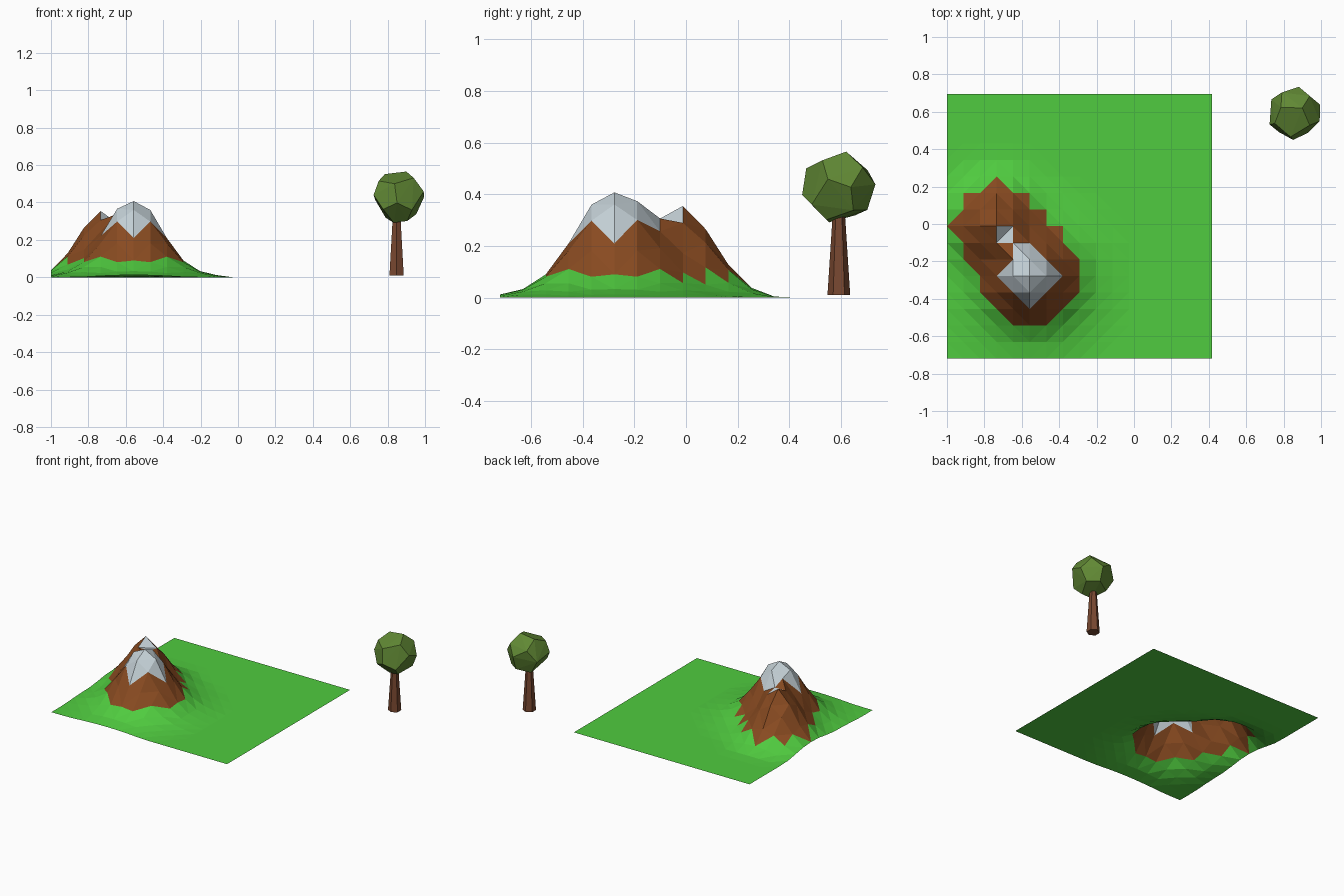
import bpy, bmesh, math, random
from mathutils import Vector, Euler

if "Cube" in bpy.data.objects:
    bpy.data.objects.remove(bpy.data.objects["Cube"])


def material(name, rgb):
    m = bpy.data.materials.new(name)
    m.diffuse_color = (*rgb, 1)
    m.use_nodes = True
    m.node_tree.nodes["Principled BSDF"].inputs["Base Color"].default_value = m.diffuse_color
    return m


def finish(bm, name, mats, location=(0, 0, 0)):
    bmesh.ops.recalc_face_normals(bm, faces=bm.faces)
    me = bpy.data.meshes.new(name)
    bm.to_mesh(me)
    bm.free()
    for m in mats:
        me.materials.append(m)
    ob = bpy.data.objects.new(name, me)
    ob.location = location
    bpy.context.collection.objects.link(ob)
    return ob


grass = material("grass", (0.08, 0.60, 0.05))
rock = material("rock", (0.25, 0.07, 0.015))
snow = material("snow", (0.55, 0.63, 0.67))
leaves = material("leaves", (0.12, 0.25, 0.035))
bark = material("bark", (0.19, 0.065, 0.03))

# Mountain falloff: height at whole cell distances from each summit
N, CELL, X0, Y0 = 16, 0.0885, -1.0, -0.72
PEAKS = [(5, 5, (0.405, 0.36, 0.21, 0.09, 0.033, 0.012, 0)),
         (3, 8, (0.34, 0.26, 0.125, 0.038, 0.004, 0))]


def falloff(table, d):
    k = int(d)
    if k >= len(table) - 1:
        return 0
    return table[k] + (table[k + 1] - table[k]) * (d - k)


def height(i, j):
    return sum(falloff(t, math.hypot(i - a, j - b)) ** 1.5
               for a, b, t in PEAKS) ** (2 / 3)


# Terrain sheet, each cell split along its shorter diagonal
bm = bmesh.new()
grid = [[bm.verts.new((X0 + i * CELL, Y0 + j * CELL, height(i, j)))
         for j in range(N + 1)] for i in range(N + 1)]
for i in range(N):
    for j in range(N):
        a, b, c, d = grid[i][j], grid[i + 1][j], grid[i + 1][j + 1], grid[i][j + 1]
        if abs(a.co.z - c.co.z) <= abs(b.co.z - d.co.z):
            tris = [(a, b, c), (a, c, d)]
        else:
            tris = [(a, b, d), (b, c, d)]
        for tri in tris:
            f = bm.faces.new(tri)
            m = f.calc_center_median()
            u, v = (m.x - X0) / CELL, (m.y - Y0) / CELL
            capped = abs(u - 5) + abs(v - 5) < 2 or (i, j) in ((3, 7), (4, 6))
            f.material_index = 2 if capped else 1 if m.z > 0.086 else 0
terrain = finish(bm, "mountain_terrain", [grass, rock, snow])

# Tapered six-sided trunk
bm = bmesh.new()
bmesh.ops.create_cone(bm, cap_ends=True, segments=6, radius1=0.044,
                      radius2=0.024, depth=0.31)
finish(bm, "tree_trunk", [bark], (0.848, 0.592, 0.165))

# Faceted crown: hull of a slightly irregular dodecahedron
random.seed(4)
bm = bmesh.new()
g = (1 + 5 ** 0.5) / 2
corners = [(x, y, z) for x in (-1, 1) for y in (-1, 1) for z in (-1, 1)]
for p in (-1, 1):
    for q in (-1, 1):
        corners += [(0, p / g, q * g), (p / g, q * g, 0), (q * g, 0, p / g)]
turn = Euler((0.3, 0.35, 0.4))
for co in corners:
    v = Vector(co).normalized() + Vector([random.uniform(-0.12, 0.12) for _ in range(3)])
    v = v.normalized() * 0.145
    v.rotate(turn)
    bm.verts.new(v)
bmesh.ops.convex_hull(bm, input=bm.verts)
finish(bm, "tree_crown", [leaves], (0.857, 0.591, 0.43))
